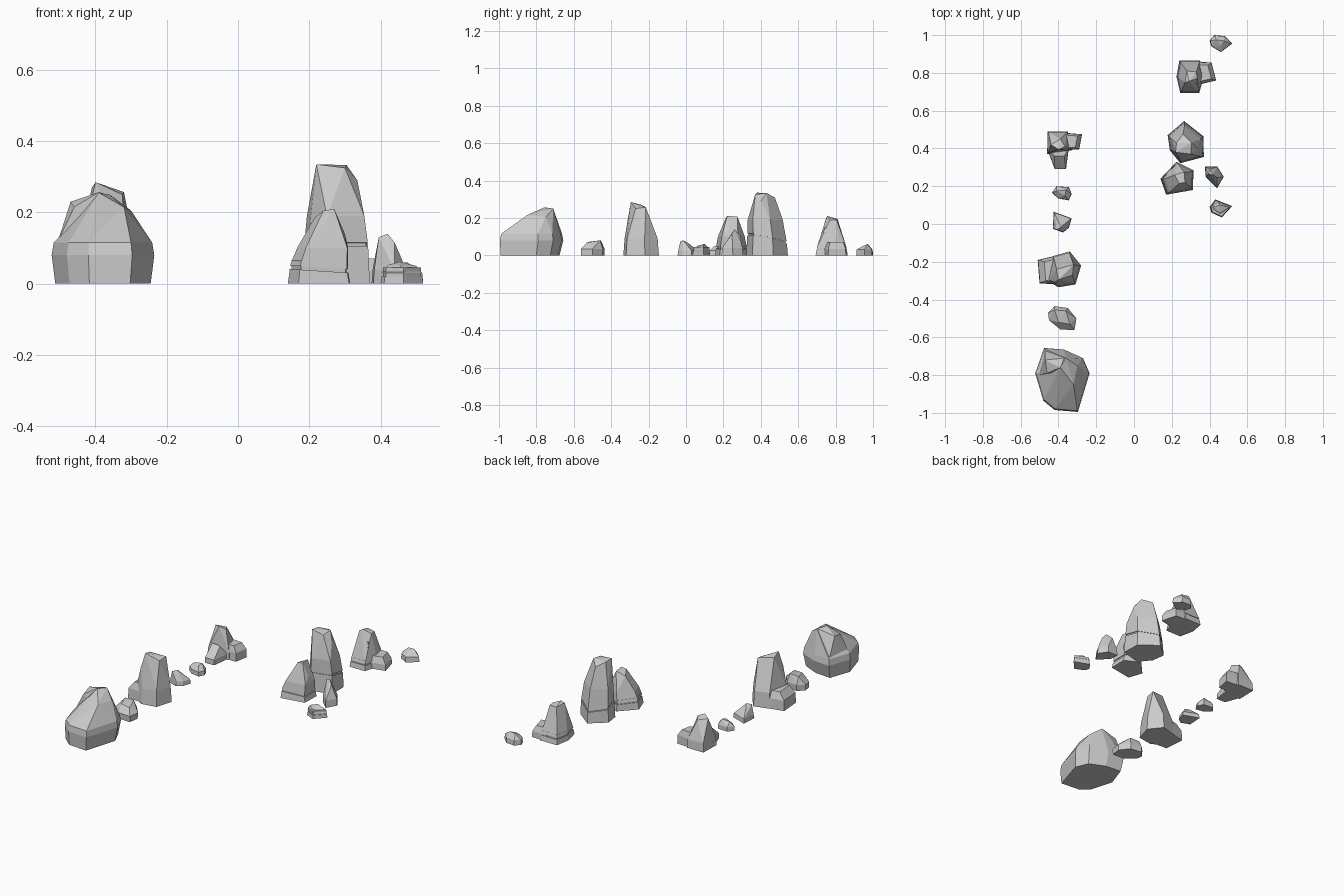
import bpy, bmesh


def ring(outline, z, s=1, dx=0, dy=0, tx=0, ty=0):
    """Outline scaled by s about its centre, moved, raised to z and tilted."""
    xs, ys = [p[0] for p in outline], [p[1] for p in outline]
    cx, cy = (min(xs) + max(xs)) / 2, (min(ys) + max(ys)) / 2
    return [(cx + (x - cx) * s + dx, cy + (y - cy) * s + dy,
             z + (x - cx) * tx + (y - cy) * ty) for x, y in outline]


def hull(name, outline, layers, peaks=()):
    """One faceted block: convex hull of stacked rings and summit points."""
    bm = bmesh.new()
    for layer in layers:
        for co in ring(outline, *layer):
            bm.verts.new(co)
    for co in peaks:
        bm.verts.new(co)
    res = bmesh.ops.convex_hull(bm, input=bm.verts)
    junk = {v for v in res["geom_interior"] + res["geom_unused"]
            if isinstance(v, bmesh.types.BMVert)}
    bmesh.ops.delete(bm, geom=list(junk), context='VERTS')
    bmesh.ops.dissolve_limit(bm, angle_limit=0.07, verts=bm.verts, edges=bm.edges)
    bmesh.ops.recalc_face_normals(bm, faces=bm.faces)
    me = bpy.data.meshes.new(name)
    bm.to_mesh(me)
    bm.free()
    ob = bpy.data.objects.new(name, me)
    bpy.context.collection.objects.link(ob)
    return ob


def rock(name, *blocks):
    """Fuse several blocks into one rock."""
    ob = hull(name, *blocks[0])
    extra = [hull(name + "_block", *b) for b in blocks[1:]]
    for e in extra:
        m = ob.modifiers.new("fuse", 'BOOLEAN')
        m.operation, m.solver, m.object = 'UNION', 'EXACT', e
    if extra:
        dg = bpy.context.evaluated_depsgraph_get()
        me = bpy.data.meshes.new_from_object(ob.evaluated_get(dg))
        ob.modifiers.clear()
        ob.data = me
        for e in extra:
            bpy.data.objects.remove(e)
    return ob


def cracked(name, outline, crack, tilt, layers, peaks, *more):
    """Rock split by a thin groove just above its base slab."""
    z, s = crack
    rock(name,
         (outline, [(0,), (z, s, 0, 0, *tilt)]),
         (outline, [(z - .012, s - .06, 0, 0, *tilt), (z + .025, s - .06, 0, 0, *tilt)]),
         (outline, [(z + .01, s - .01, 0, 0, *tilt)] + layers, peaks), *more)


# large rounded boulder, lower at its front left
rock("large_boulder",
     ([(-.476, -.656), (-.37, -.665), (-.27, -.71), (-.235, -.79), (-.297, -.995),
       (-.42, -.985), (-.48, -.935), (-.523, -.79)],
      [(0, .93, 0, -.008), (.08,), (.115, .96)],
      [(-.32, -.85, .215), (-.30, -.75, .205), (-.39, -.76, .255), (-.36, -.71, .25)]),
     ([(-.47, -.67), (-.36, -.68), (-.34, -.78), (-.505, -.80)],
      [(.02, .95), (.12,)],
      [(-.47, -.72, .23), (-.46, -.79, .215), (-.39, -.76, .257), (-.37, -.71, .25)]))

# low stone between the left boulders
rock("low_stone",
     ([(-.455, -.47), (-.42, -.435), (-.35, -.445), (-.305, -.50), (-.315, -.562),
       (-.39, -.558), (-.45, -.51)],
      [(0, .97), (.035,)],
      [(-.42, -.455, .078), (-.36, -.46, .08), (-.34, -.53, .068), (-.40, -.52, .072)]))

# tall left rock with a low shoulder
rock("shouldered_rock",
     ([(-.43, -.17), (-.34, -.145), (-.28, -.22), (-.31, -.32), (-.40, -.335), (-.46, -.30)],
      [(0,), (.09, .93)],
      [(-.40, -.295, .285), (-.41, -.24, .27), (-.32, -.215, .257), (-.325, -.27, .25),
       (-.42, -.31, .20)]),
     ([(-.51, -.19), (-.38, -.16), (-.36, -.32), (-.50, -.315)],
      [(0,), (.06, .97), (.10, .80, .02)]))

# pair of pebbles
rock("pointed_pebble",
     ([(-.425, .065), (-.33, .03), (-.345, -.02), (-.375, -.045), (-.43, -.025)],
      [(0,), (.025, .93)],
      [(-.41, -.03, .075), (-.385, -.015, .08), (-.40, .01, .068)]))
rock("flat_pebble",
     ([(-.435, .165), (-.41, .20), (-.345, .195), (-.33, .16), (-.345, .125), (-.40, .135)],
      [(0,), (.025, .96)],
      [(-.41, .175, .05), (-.36, .18, .055), (-.365, .15, .048)]))

# left back rock with a front and a side foot
rock("footed_rock",
     ([(-.457, .49), (-.35, .49), (-.33, .39), (-.46, .37)],
      [(0,), (.05, .95)],
      [(-.44, .42, .17), (-.40, .395, .18), (-.365, .41, .165), (-.39, .45, .16)]),
     ([(-.39, .485), (-.275, .475), (-.29, .395), (-.38, .39)],
      [(0,), (.05, .97), (.085, .75, -.01)]),
     ([(-.46, .40), (-.345, .40), (-.36, .29), (-.42, .29)],
      [(0,), (.03, .97)], [(-.42, .36, .09), (-.37, .36, .085)]))

# tallest rock, right side
cracked("tallest_rock",
        [(.265, .545), (.367, .465), (.37, .355), (.245, .322), (.19, .39), (.178, .47)],
        (.085, .95), (.05, -.2), [(.19, .84, 0, -.01)],
        [(.22, .38, .335), (.225, .43, .33), (.305, .43, .333), (.30, .37, .325),
         (.335, .40, .29), (.26, .475, .31)])

# leaning rock in front of it
cracked("leaning_rock",
        [(.225, .33), (.315, .285), (.312, .18), (.17, .155), (.14, .24)],
        (.036, .94), (-.06, 0), [(.10, .82, .01)],
        [(.24, .215, .205), (.27, .22, .21), (.265, .275, .208), (.215, .26, .185),
         (.30, .23, .14)])

# small companions at its foot
rock("small_upright_stone",
     ([(.375, .305), (.44, .305), (.475, .25), (.44, .19), (.38, .25)],
      [(0,), (.04, .94)],
      [(.395, .265, .13), (.42, .26, .14), (.44, .245, .115), (.40, .29, .11)]))
cracked("small_flat_stone",
        [(.40, .09), (.43, .13), (.52, .095), (.465, .035), (.41, .06)],
        (.02, .95), (0, 0), [],
        [(.42, .09, .052), (.455, .10, .062), (.50, .09, .05), (.455, .06, .05)])

# stepped spire with side ledge and embedded nub
cracked("stepped_spire",
        [(.24, .865), (.35, .865), (.37, .78), (.345, .693), (.245, .693), (.225, .78)],
        (.03, .94), (0, 0), [(.07, .78)],
        [(.27, .75, .20), (.29, .755, .21), (.335, .77, .19), (.33, .805, .19),
         (.28, .81, .195), (.275, .82, .13), (.35, .81, .11), (.33, .745, .12)],
        ([(.31, .86), (.41, .855), (.435, .76), (.33, .735)],
         [(0,), (.035, .97), (.07, .75, -.01)]),
        ([(.285, .735), (.34, .735), (.345, .775), (.29, .785)],
         [(.095, .8), (.125, 1.0), (.15, .7)]))

# lone pebble at the back
rock("back_pebble",
     ([(.40, .97), (.425, 1.0), (.48, .995), (.52, .955), (.46, .91), (.41, .94)],
      [(0,), (.03, .95)],
      [(.435, .975, .058), (.475, .97, .06), (.455, .945, .05)]))
